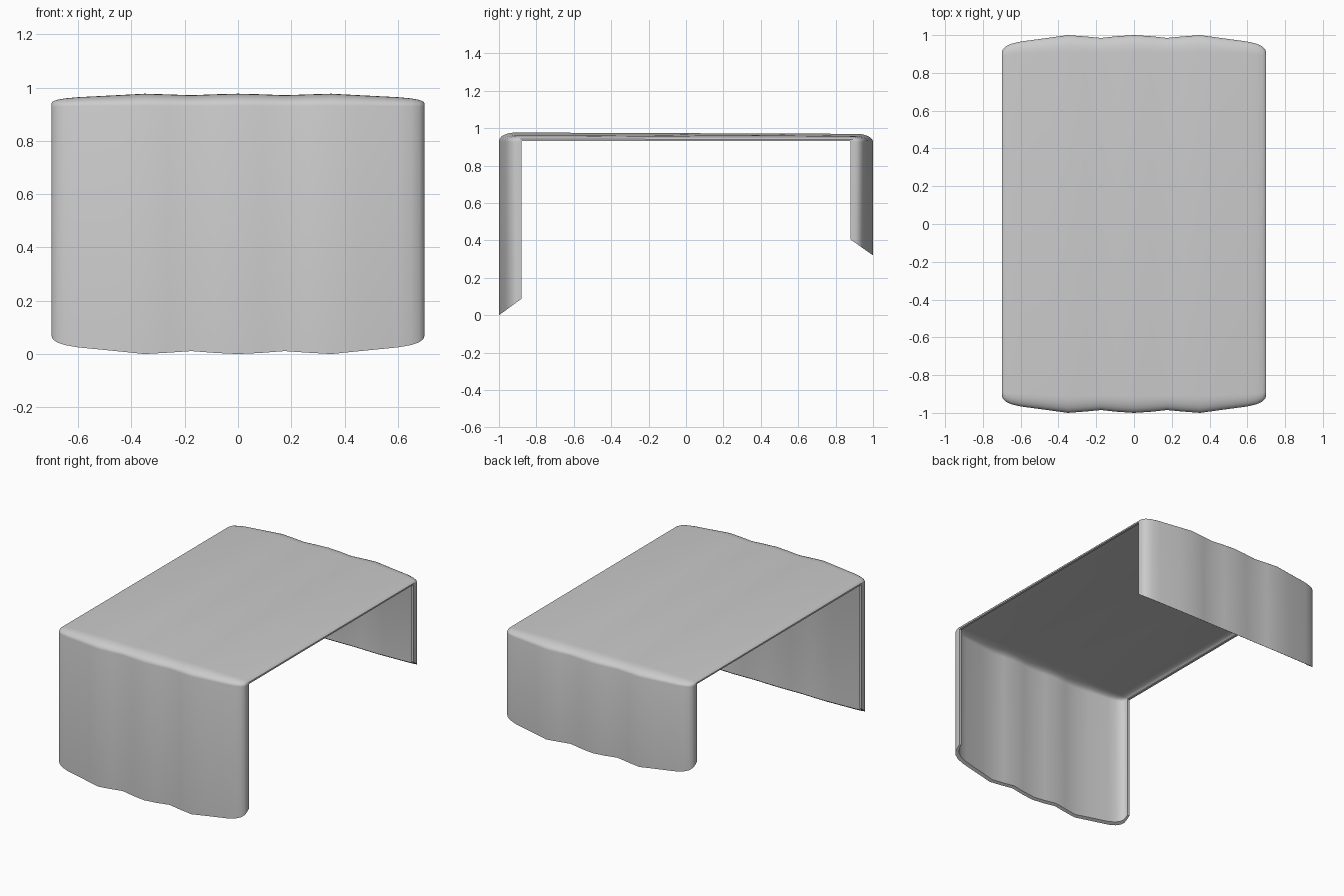
import bpy, bmesh, math

cube = bpy.data.objects.get("Cube")
if cube:
    bpy.data.objects.remove(cube, do_unlink=True)

DEPTH = 0.12      # how far the side hems wrap inwards
THICK = 0.016     # cloth thickness

# Single colour
mat = bpy.data.materials.new("light grey cloth")
mat.use_nodes = True
colour = (0.6, 0.6, 0.6, 1.0)
mat.diffuse_color = colour
mat.node_tree.nodes["Principled BSDF"].inputs["Base Color"].default_value = colour

# Half of the wavy cross-section: (x, depth below the outermost surface)
half = [(0, 0), (0.09, 0.006), (0.175, 0.015), (0.26, 0.007), (0.35, 0),
        (0.45, 0.014), (0.60, 0.034), (0.65, 0.046), (0.68, 0.060),
        (0.695, 0.076), (0.70, 0.092), (0.70, DEPTH)]
outer = [(-x, d) for x, d in reversed(half[1:])] + half
inner = [(x * (0.7 - THICK) / 0.7, min(d + THICK, DEPTH)) for x, d in outer]
ring = outer + inner[::-1]


def bend(side, y, z, ry, rz, steps=6):
    """Rounded fold from an upright skirt (angle 0) to the top."""
    pts = []
    for i in range(steps + 1):
        a = math.pi / 2 * i / steps
        pts.append((side * (y + ry * math.cos(a)), z + rz * math.sin(a)))
    return pts


# Paths over the top in the y-z plane, for zero depth and for full depth
path_out = ([(-1, 0)] + bend(-1, 0.91, 0.932, 0.09, 0.045)
            + bend(1, 0.91, 0.928, 0.09, 0.042)[::-1] + [(1, 0.32)])
path_in = ([(-0.88, 0.088)] + bend(-1, 0.875, 0.926, 0.005, 0.005)
           + bend(1, 0.875, 0.926, 0.005, 0.005)[::-1] + [(0.88, 0.405)])

# Sweep the cross-section along the paths
bm = bmesh.new()
rows = []
for (y0, z0), (y1, z1) in zip(path_out, path_in):
    row = []
    for x, d in ring:
        f = d / DEPTH
        row.append(bm.verts.new((x, y0 + (y1 - y0) * f, z0 + (z1 - z0) * f)))
    rows.append(row)

n = len(ring)
for a, b in zip(rows, rows[1:]):
    for i in range(n):
        j = (i + 1) % n
        bm.faces.new((a[i], a[j], b[j], b[i]))

# Bottom rims of both skirts
for row in (rows[0], rows[-1]):
    for i in range(n // 2 - 1):
        bm.faces.new((row[i], row[i + 1], row[n - 2 - i], row[n - 1 - i]))

bmesh.ops.recalc_face_normals(bm, faces=bm.faces)
mesh = bpy.data.meshes.new("draped_cover")
bm.to_mesh(mesh)
bm.free()
mesh.materials.append(mat)
cover = bpy.data.objects.new("draped_cover", mesh)
bpy.context.collection.objects.link(cover)

# Smooth cloth with crisp hems
bpy.ops.object.select_all(action="DESELECT")
cover.select_set(True)
bpy.context.view_layer.objects.active = cover
bpy.ops.object.shade_smooth_by_angle(angle=math.radians(35))
